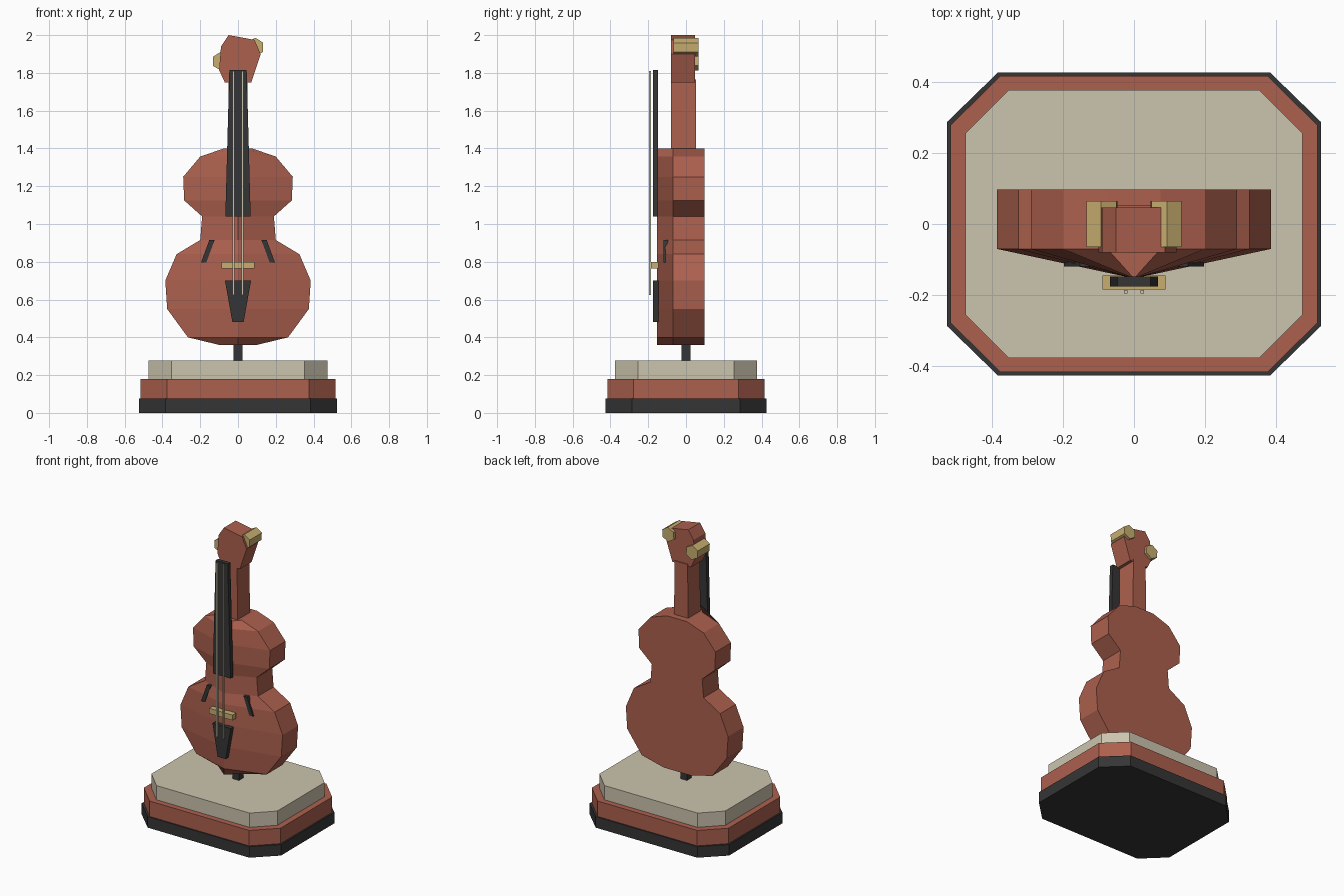
import bpy
import bmesh
from math import cos, sin, radians

if "Cube" in bpy.data.objects:
    bpy.data.objects.remove(bpy.data.objects["Cube"])


def material(name, rgb):
    m = bpy.data.materials.new(name)
    m.use_nodes = True
    m.diffuse_color = (*rgb, 1)
    m.node_tree.nodes["Principled BSDF"].inputs["Base Color"].default_value = (*rgb, 1)
    return m


red = material("red brown wood", (0.413, 0.117, 0.076))
dark = material("dark ebony", (0.036, 0.036, 0.037))
beige = material("pale beige", (0.60, 0.55, 0.42))
gold = material("dull gold", (0.578, 0.429, 0.162))


def finish(name, bm, mat):
    bmesh.ops.recalc_face_normals(bm, faces=bm.faces)
    mesh = bpy.data.meshes.new(name)
    bm.to_mesh(mesh)
    bm.free()
    mesh.materials.append(mat)
    obj = bpy.data.objects.new(name, mesh)
    bpy.context.collection.objects.link(obj)
    return obj


def prism(name, outline, lo, hi, mat, axis="y"):
    """Extrude a flat outline from lo to hi along y or z."""
    bm = bmesh.new()

    def ring(d):
        return [bm.verts.new((a, d, b) if axis == "y" else (a, b, d)) for a, b in outline]

    low, high = ring(lo), ring(hi)
    bm.faces.new(low)
    bm.faces.new(high)
    n = len(outline)
    for i in range(n):
        j = (i + 1) % n
        bm.faces.new((low[i], low[j], high[j], high[i]))
    return finish(name, bm, mat)


def taper(z0, half0, z1, half1):
    return [(-half0, z0), (half0, z0), (half1, z1), (-half1, z1)]


def octagon(x, y, cx, cy):
    """Rectangle with cut corners."""
    return [(cx, y), (x, cy), (x, -cy), (cx, -y), (-cx, -y), (-x, -cy), (-x, cy), (-cx, y)]


# Stepped plinth and pin
prism("plinth_bottom", octagon(0.525, 0.425, 0.383, 0.287), 0, 0.075, dark, "z")
prism("plinth_middle", octagon(0.515, 0.416, 0.375, 0.278), 0.075, 0.18, red, "z")
prism("plinth_top", octagon(0.474, 0.377, 0.351, 0.254), 0.18, 0.277, beige, "z")
prism("end_pin", taper(0.27, 0.024, 0.38, 0.024), -0.025, 0.025, dark)

# Body: waisted outline, flat back, front facets rising to a centre ridge
half = [(0.10, 0.36), (0.265, 0.40), (0.375, 0.55), (0.385, 0.70), (0.325, 0.84),
        (0.20, 0.915), (0.19, 1.04), (0.285, 1.125), (0.29, 1.25), (0.20, 1.357),
        (0.075, 1.40)]
edge_y, back_y, ridge_y = -0.07, 0.097, -0.153
bm = bmesh.new()
ridge = [bm.verts.new((0, ridge_y, z)) for _, z in half]
backs, fronts = {}, {}
for s in (-1, 1):
    fronts[s] = [bm.verts.new((s * x, edge_y, z)) for x, z in half]
    backs[s] = [bm.verts.new((s * x, back_y, z)) for x, z in half]
    f, b = fronts[s], backs[s]
    for i in range(len(half) - 1):
        bm.faces.new((f[i], f[i + 1], b[i + 1], b[i]))
        bm.faces.new((f[i], f[i + 1], ridge[i + 1], ridge[i]))
for i in (0, -1):
    bm.faces.new((fronts[-1][i], ridge[i], fronts[1][i], backs[1][i], backs[-1][i]))
bm.faces.new(backs[1] + backs[-1][::-1])
finish("body", bm, red)

# Neck and head
prism("neck", taper(1.38, 0.053, 1.765, 0.049), -0.08, 0.053, red)
head = [(-0.07, 1.75), (0.07, 1.75), (0.12, 1.90), (0.087, 1.975),
        (-0.05, 2.0), (-0.09, 1.94), (-0.10, 1.815)]
prism("head", head, -0.08, 0.047, red)

# Six-sided tuning pegs
for name, x, z, turn in (("right_peg", -0.09, 1.862, 3), ("left_peg", 0.09, 1.937, -3)):
    hexagon = [(x + 0.049 * cos(radians(a)), z + 0.049 * sin(radians(a)))
               for a in range(30 + turn, 390 + turn, 60)]
    prism(name, hexagon, -0.065, 0.065, gold)

# Front fittings
prism("fingerboard", taper(1.04, 0.067, 1.815, 0.046), -0.176, -0.148, dark)
prism("tailpiece", taper(0.482, 0.030, 0.70, 0.069), -0.176, -0.145, dark)
prism("bridge", taper(0.764, 0.088, 0.80, 0.088), -0.184, -0.145, gold)

for side, s in (("right", -1), ("left", 1)):
    slot = [(s * 0.168, 0.795), (s * 0.196, 0.795), (s * 0.152, 0.915), (s * 0.124, 0.915)]
    prism(side + "_sound_slot", slot, -0.119, -0.095, dark)
    x = s * 0.023
    string = [(x - 0.005, 0.625), (x + 0.005, 0.625), (x + 0.005, 1.81), (x - 0.005, 1.81)]
    prism(side + "_string", string, -0.195, -0.185, beige)
